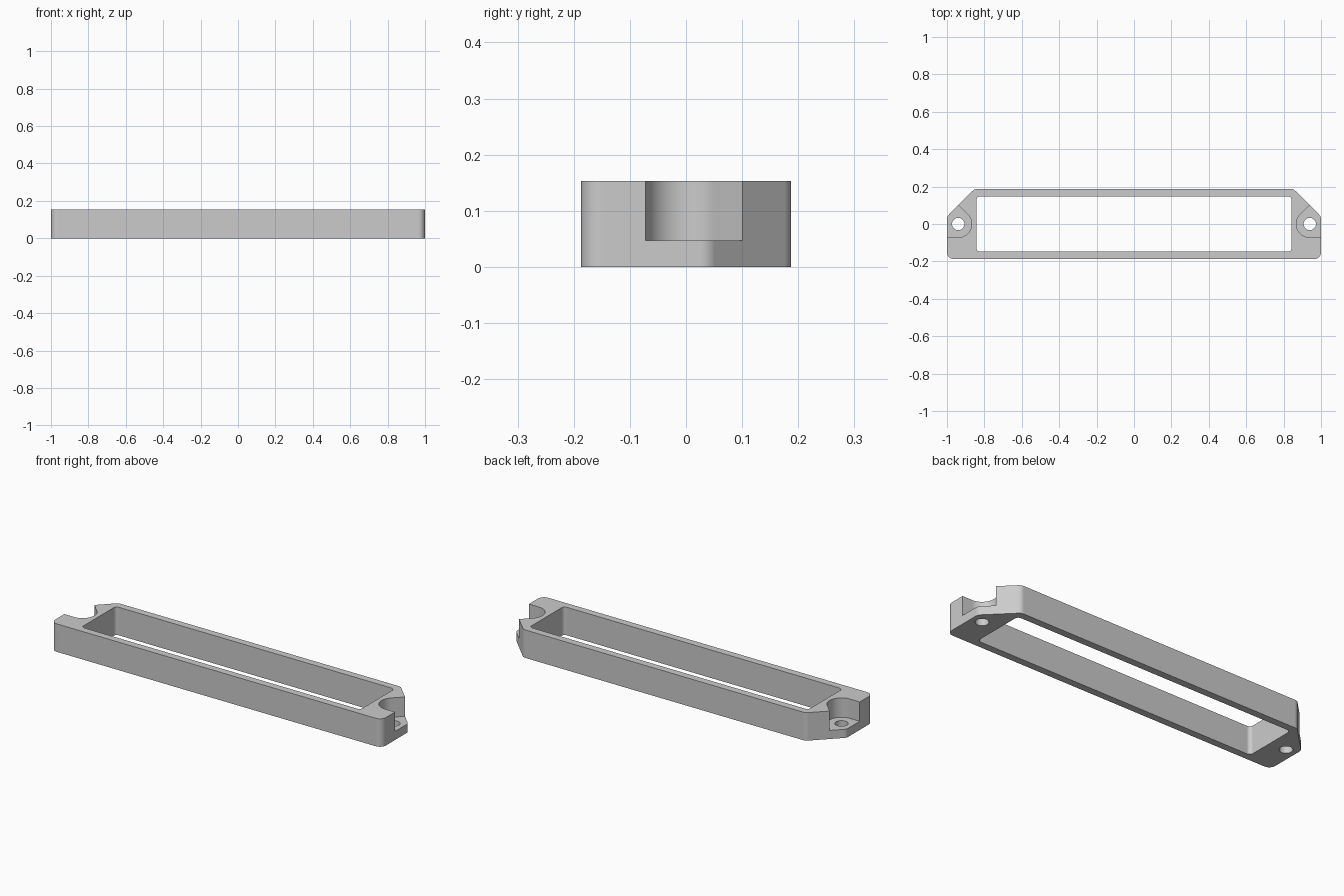
import bpy, bmesh, math
from mathutils import Vector

cube = bpy.data.objects.get("Cube")
if cube:
    bpy.data.objects.remove(cube, do_unlink=True)

HEIGHT, LEDGE = 0.153, 0.047
HALF_DEPTH = 0.187
EAR_X, HOLE_R, RECESS_R = 0.94, 0.033, 0.072

grey = bpy.data.materials.new("plain grey")
grey.use_nodes = True
grey.diffuse_color = (0.6, 0.6, 0.6, 1)
grey.node_tree.nodes["Principled BSDF"].inputs["Base Color"].default_value = (0.6, 0.6, 0.6, 1)


def arc(cx, cy, r, start, end, steps):
    angles = [math.radians(start + (end - start) * i / steps) for i in range(steps + 1)]
    return [(cx + r * math.cos(a), cy + r * math.sin(a)) for a in angles]


def rounded(corners, r, steps=8):
    """Fillet every corner of a convex counter-clockwise outline."""
    points = []
    for i, c in enumerate(corners):
        p = Vector(c)
        a = (Vector(corners[i - 1]) - p).normalized()
        b = (Vector(corners[(i + 1) % len(corners)]) - p).normalized()
        half = a.angle(b) / 2
        centre = p + (a + b).normalized() * r / math.sin(half)
        sweep = 90 - math.degrees(half)
        out = p - centre
        mid = math.degrees(math.atan2(out.y, out.x))
        points += arc(centre.x, centre.y, r, mid - sweep, mid + sweep, steps)
    return points


def prism(name, outline, z0, z1):
    bm = bmesh.new()
    face = bm.faces.new([bm.verts.new((x, y, z0)) for x, y in outline])
    grown = bmesh.ops.extrude_face_region(bm, geom=[face])["geom"]
    tops = [v for v in grown if isinstance(v, bmesh.types.BMVert)]
    bmesh.ops.translate(bm, verts=tops, vec=(0, 0, z1 - z0))
    bmesh.ops.recalc_face_normals(bm, faces=bm.faces[:])
    mesh = bpy.data.meshes.new(name)
    bm.to_mesh(mesh)
    bm.free()
    mesh.materials.append(grey)
    obj = bpy.data.objects.new(name, mesh)
    bpy.context.collection.objects.link(obj)
    return obj


# Outer body: rectangle with the two back corners cut at 45 degrees
side = [(1, -HALF_DEPTH), (1, 0.04), (0.853, HALF_DEPTH)]
body = prism("mounting_frame",
             rounded(side + [(-x, y) for x, y in reversed(side)], 0.036), 0, HEIGHT)

# Central window
wx, wy = 0.843, 0.148
cutters = [prism("window_cutter",
                 rounded([(-wx, -wy), (wx, -wy), (wx, wy), (-wx, wy)], 0.02, 6), -0.1, 0.3)]

# Screw recess open to the end and the cut corner, with a through hole
recess = arc(EAR_X, 0, RECESS_R, 135, 270, 24)
reach = 0.2
recess += [(EAR_X + reach, -RECESS_R),
           (EAR_X + reach, recess[0][1] + EAR_X + reach - recess[0][0])]
hole = arc(EAR_X, 0, HOLE_R, 0, 360, 32)[:-1]
for s, label in ((1, "left"), (-1, "right")):
    cutters.append(prism(label + "_recess_cutter", [(s * x, y) for x, y in recess], LEDGE, 0.3))
    cutters.append(prism(label + "_hole_cutter", [(s * x, y) for x, y in hole], -0.1, 0.1))

bpy.ops.object.select_all(action='DESELECT')
body.select_set(True)
bpy.context.view_layer.objects.active = body
for cutter in cutters:
    cutter.hide_render = True
    mod = body.modifiers.new(cutter.name, 'BOOLEAN')
    mod.operation = 'DIFFERENCE'
    mod.solver = 'EXACT'
    mod.object = cutter
    bpy.ops.object.modifier_apply(modifier=mod.name)
for cutter in cutters:
    bpy.data.objects.remove(cutter, do_unlink=True)

# Smooth fillets, crisp edges and flat large faces
bpy.ops.object.shade_smooth_by_angle(angle=math.radians(30))
weighted = body.modifiers.new("flat_faces", 'WEIGHTED_NORMAL')
weighted.keep_sharp = True
